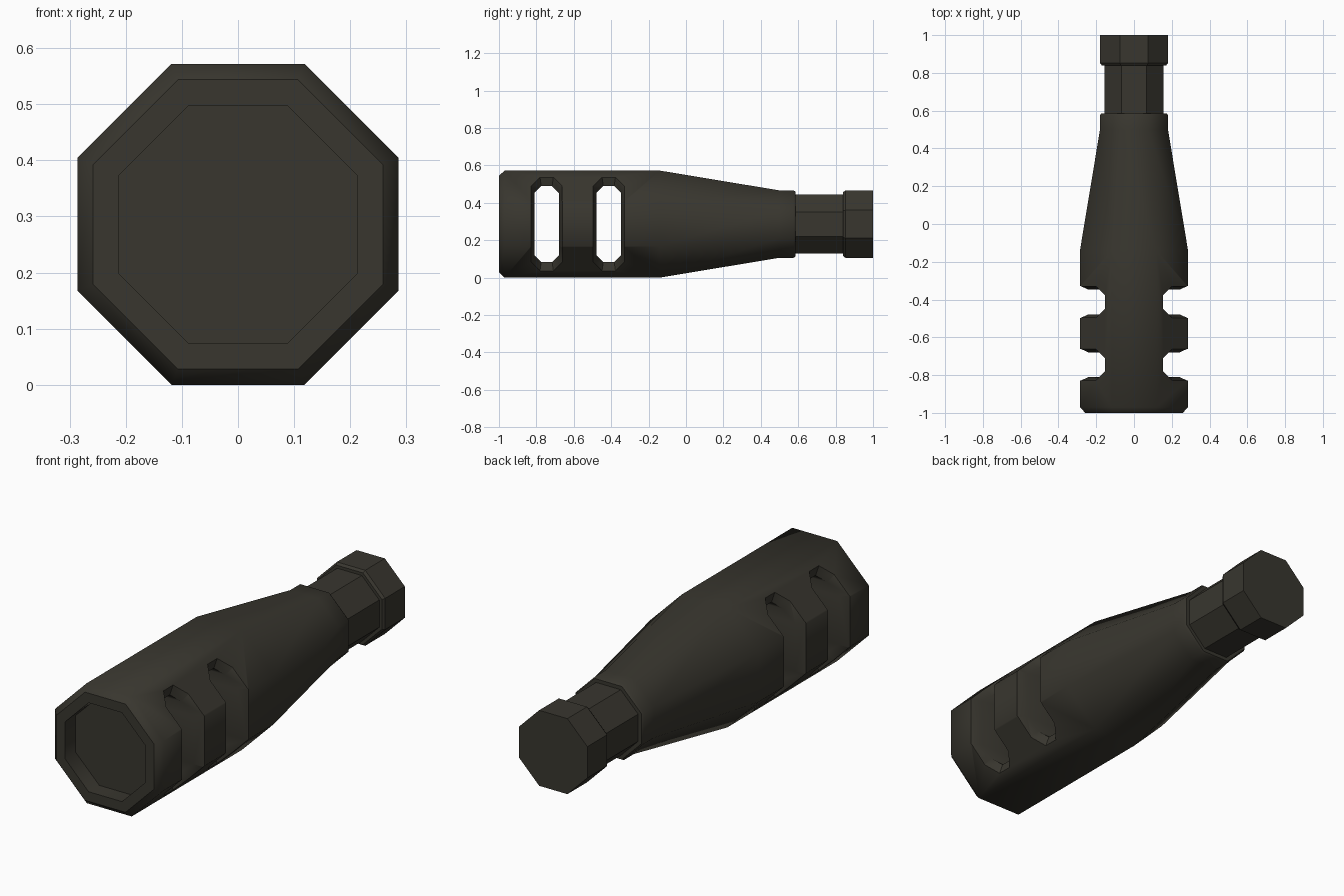
import bpy, bmesh, math

if "Cube" in bpy.data.objects:
    bpy.data.objects.remove(bpy.data.objects["Cube"])

CZ = 0.286      # height of the long axis
A = 0.286       # body half-width across flats

metal = bpy.data.materials.new("dark_olive_metal")
metal.diffuse_color = (0.040, 0.037, 0.028, 1)
metal.use_nodes = True
metal.node_tree.nodes["Principled BSDF"].inputs["Base Color"].default_value = metal.diffuse_color


def make_object(name, bm):
    bmesh.ops.recalc_face_normals(bm, faces=bm.faces)
    me = bpy.data.meshes.new(name)
    bm.to_mesh(me)
    bm.free()
    me.materials.append(metal)
    ob = bpy.data.objects.new(name, me)
    bpy.context.collection.objects.link(ob)
    return ob


def loft(name, rings):
    """Skin a list of equal-length point rings and cap both ends."""
    bm = bmesh.new()
    loops = [[bm.verts.new(p) for p in r] for r in rings]
    n = len(loops[0])
    for a, b in zip(loops, loops[1:]):
        for i in range(n):
            j = (i + 1) % n
            bm.faces.new((a[i], a[j], b[j], b[i]))
    bm.faces.new(loops[0])
    bm.faces.new(loops[-1])
    return make_object(name, bm)


def octagon(y, apothem):
    r = apothem / math.cos(math.pi / 8)
    angles = [math.pi / 8 + i * math.pi / 4 for i in range(8)]
    return [(r * math.cos(t), y, CZ + r * math.sin(t)) for t in angles]


def octagon_part(name, profile):
    return loft(name, [octagon(y, a) for y, a in profile])


# main body: shallow front bore, chamfered rim, taper and collar
body = octagon_part("brake_body", [
    (-0.92, 0.212), (-1.0, 0.212), (-1.0, 0.258), (-0.97, A), (-0.14, A),
    (0.50, 0.18), (0.575, 0.18), (0.585, 0.174)])

# neck and rear nut
octagon_part("neck", [(0.57, 0.157), (0.86, 0.157)])
octagon_part("rear_nut", [(0.84, 0.171), (0.852, 0.18), (1.0, 0.18)])


def slot_outline(hw, hh, c, zk):
    """Tall slot with cut corners, with extra points at the body's edges."""
    q = [(hw, zk), (hw, hh - c), (hw - c, hh)]
    top = q + [(-y, z) for y, z in reversed(q)]
    return top + [(-y, -z) for y, z in top]


# side vents: slots cut right through, with flared mouths following the body
def surface(z):
    return min(A, A * math.sqrt(2) - abs(z))


inner = slot_outline(0.065, 0.203, 0.036, 0.115)
outer = slot_outline(0.084, 0.252, 0.048, 0.125)
for cy in (-0.745, -0.413):
    side = []
    in_ring, out_ring, end_ring = [], [], []
    for (yi, zi), (yo, zo) in zip(inner, outer):
        xi = surface(zi) - (0.045 if abs(zi) < 0.13 else 0.06)
        in_ring.append((xi, cy + yi, CZ + zi))
        out_ring.append((surface(zo) + 0.002, cy + yo, CZ + zo))
        end_ring.append((0.4, cy + yo, CZ + zo))
    right = [in_ring, out_ring, end_ring]
    left = [[(-x, y, z) for x, y, z in r] for r in reversed(right)]
    cutter = loft("slot_cutter", left + right)
    cutter.hide_render = True
    mod = body.modifiers.new("slot", 'BOOLEAN')
    mod.operation = 'DIFFERENCE'
    mod.solver = 'EXACT'
    mod.object = cutter
    bpy.context.view_layer.objects.active = body
    bpy.ops.object.modifier_apply(modifier=mod.name)
    bpy.data.objects.remove(cutter)

# the body is softly shaded round its flats; neck and nut stay faceted
bpy.ops.object.select_all(action='DESELECT')
body.select_set(True)
bpy.context.view_layer.objects.active = body
bpy.ops.object.shade_smooth_by_angle(angle=math.radians(46))
